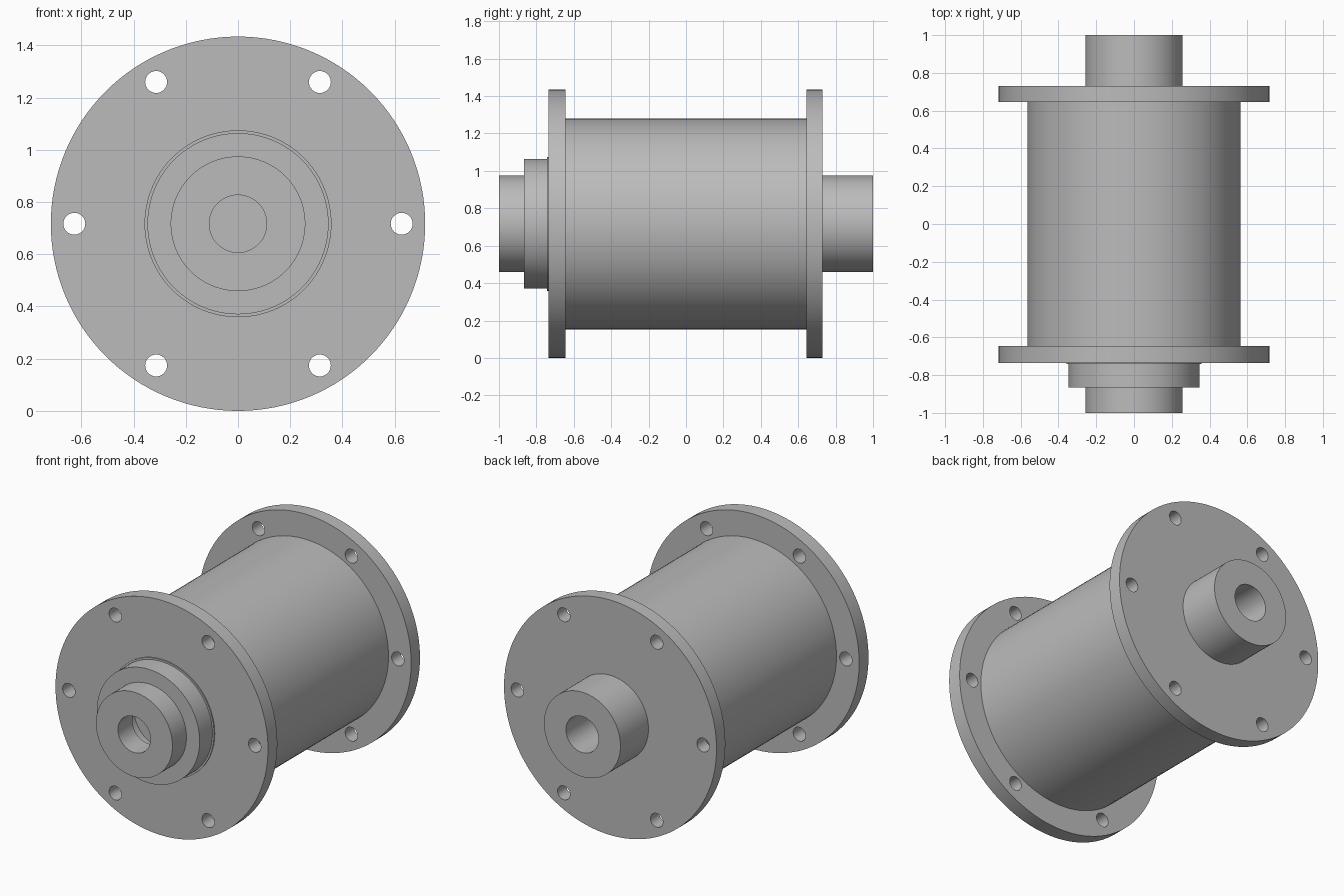
import bpy, bmesh, math
from mathutils import Matrix, Vector

cube = bpy.data.objects.get("Cube")
if cube:
    bpy.data.objects.remove(cube)

AXIS_Z = 0.717      # height of the central axis
FLANGE_R = 0.717
BODY_R = 0.564
SHAFT_R = 0.258
BORE_R = 0.11

steel = bpy.data.materials.new("grey_steel")
steel.use_nodes = True
GREY = (0.5, 0.5, 0.5, 1)
steel.diffuse_color = GREY
steel.node_tree.nodes["Principled BSDF"].inputs["Base Color"].default_value = GREY


def finish(obj):
    """Apply material and shading, keeping the rims sharp."""
    obj.data.materials.clear()
    obj.data.materials.append(steel)
    bpy.ops.object.select_all(action='DESELECT')
    obj.select_set(True)
    bpy.context.view_layer.objects.active = obj
    bpy.ops.object.shade_smooth_by_angle(angle=math.radians(30))


def lathe(name, profile, steps=96):
    """Turn a closed (radius, y) profile around the central axis."""
    bm = bmesh.new()
    verts = [bm.verts.new((r, y, AXIS_Z)) for r, y in profile]
    edges = [bm.edges.new((a, b)) for a, b in zip(verts, verts[1:])]
    if profile[0][0] > 0:
        edges.append(bm.edges.new((verts[-1], verts[0])))
    bmesh.ops.spin(bm, geom=verts + edges, cent=(0, 0, AXIS_Z), axis=(0, 1, 0),
                   angle=math.tau, steps=steps)
    bmesh.ops.remove_doubles(bm, verts=bm.verts, dist=0.0005)
    bmesh.ops.recalc_face_normals(bm, faces=bm.faces)
    mesh = bpy.data.meshes.new(name)
    bm.to_mesh(mesh)
    bm.free()
    obj = bpy.data.objects.new(name, mesh)
    bpy.context.collection.objects.link(obj)
    finish(obj)
    return obj


def flange(name, y0, y1, centre_hole):
    """Extruded disc with a centre opening and six bolt holes."""
    curve = bpy.data.curves.new(name, 'CURVE')
    curve.dimensions = '2D'
    curve.fill_mode = 'BOTH'
    curve.extrude = (y1 - y0) / 2

    def circle(cx, cy, r, sides):
        spline = curve.splines.new('POLY')
        spline.points.add(sides - 1)
        spline.use_cyclic_u = True
        for i, p in enumerate(spline.points):
            a = math.tau * i / sides
            p.co = (cx + r * math.cos(a), cy + r * math.sin(a), 0, 1)

    circle(0, 0, FLANGE_R, 128)
    circle(0, 0, centre_hole, 96)
    for k in range(6):
        a = math.tau * k / 6
        circle(0.627 * math.cos(a), 0.627 * math.sin(a), 0.042, 32)

    temp = bpy.data.objects.new(name + "_outline", curve)
    bpy.context.collection.objects.link(temp)
    bpy.context.view_layer.update()
    mesh = bpy.data.meshes.new_from_object(
        temp.evaluated_get(bpy.context.evaluated_depsgraph_get()))
    bpy.data.objects.remove(temp)

    bm = bmesh.new()
    bm.from_mesh(mesh)
    bmesh.ops.remove_doubles(bm, verts=bm.verts, dist=0.0005)
    bmesh.ops.recalc_face_normals(bm, faces=bm.faces)
    bm.transform(Matrix.Translation(Vector((0, (y0 + y1) / 2, AXIS_Z)))
                 @ Matrix.Rotation(math.pi / 2, 4, 'X'))
    bm.to_mesh(mesh)
    bm.free()
    mesh.name = name
    obj = bpy.data.objects.new(name, mesh)
    bpy.context.collection.objects.link(obj)
    finish(obj)


# Drum and its end flanges
lathe("drum_body", [(BODY_R, -0.66), (BODY_R, 0.66), (SHAFT_R, 0.66), (SHAFT_R, -0.66)])
flange("front_flange", -0.735, -0.645, 0.35)
flange("rear_flange", 0.645, 0.73, SHAFT_R - 0.003)

# Stepped front bearing cap: bored nose, wider hollow behind it, closed floor
lathe("front_cap", [
    (0, -0.66), (0.35, -0.66), (0.35, -0.735), (0.358, -0.735), (0.358, -0.742),
    (0.347, -0.742), (0.347, -0.865), (SHAFT_R, -0.865), (SHAFT_R, -1),
    (BORE_R, -1), (BORE_R, -0.86), (0.2, -0.86), (0.2, -0.72), (0, -0.72)])

# Rear shaft with a blind bore
lathe("rear_shaft", [
    (0, -0.1), (SHAFT_R, -0.1), (SHAFT_R, 1), (BORE_R, 1), (BORE_R, 0), (0, 0)])
